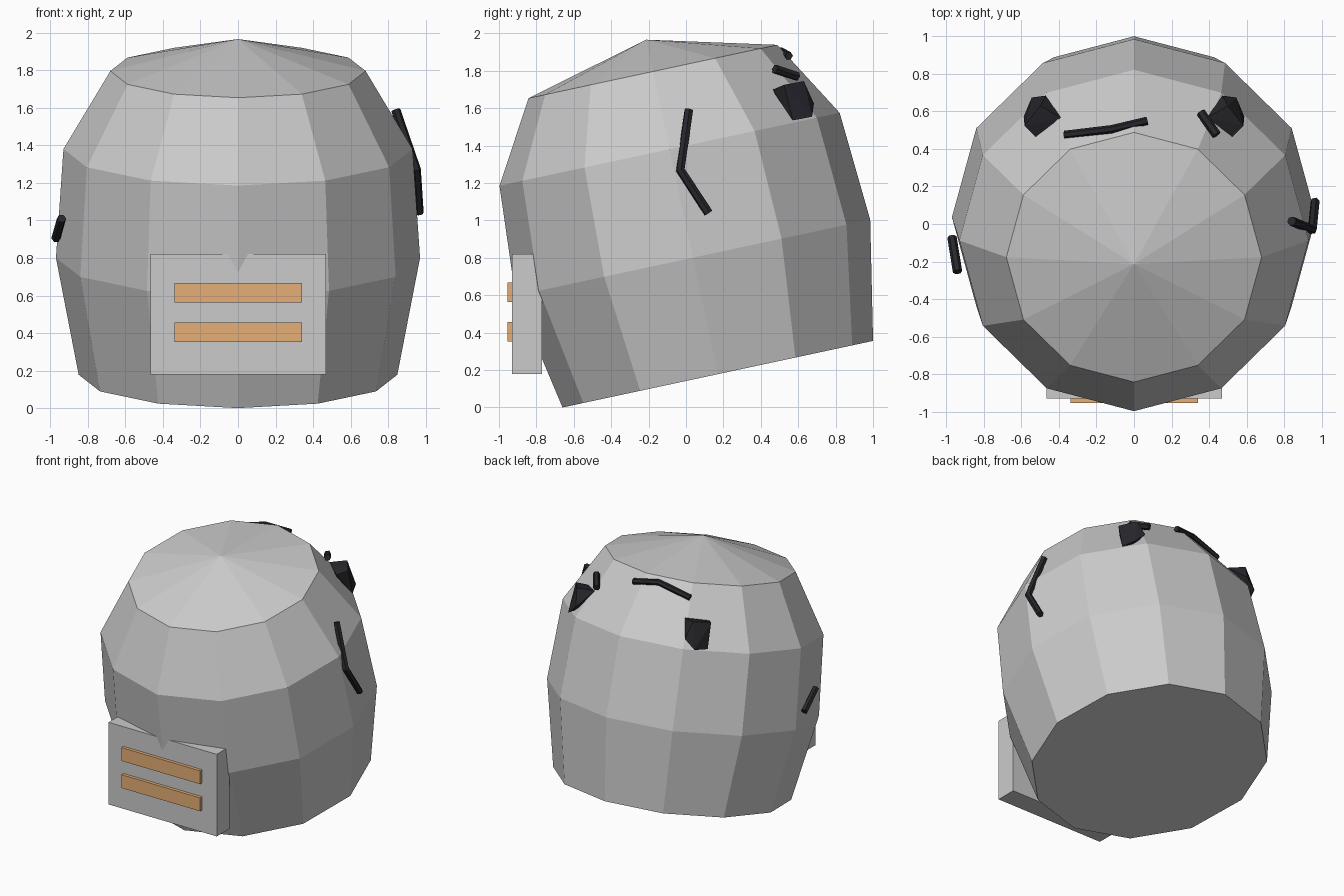
import bpy, bmesh, math
from mathutils import Vector, Matrix

if "Cube" in bpy.data.objects:
    bpy.data.objects.remove(bpy.data.objects["Cube"])

TILT = math.radians(12.1)


def material(name, rgb):
    m = bpy.data.materials.new(name)
    m.diffuse_color = (*rgb, 1)
    m.use_nodes = True
    m.node_tree.nodes["Principled BSDF"].inputs["Base Color"].default_value = m.diffuse_color
    return m


orange = material("orange", (0.78, 0.43, 0.18))
black = material("black", (0.02, 0.02, 0.025))


def add_mesh(name, bm, mat=None):
    bmesh.ops.recalc_face_normals(bm, faces=bm.faces)
    me = bpy.data.meshes.new(name)
    bm.to_mesh(me)
    bm.free()
    ob = bpy.data.objects.new(name, me)
    bpy.context.collection.objects.link(ob)
    if mat:
        me.materials.append(mat)
    return ob


def box(name, lo, hi, mat=None):
    lo, hi = Vector(lo), Vector(hi)
    bm = bmesh.new()
    bmesh.ops.create_cube(bm, size=1, matrix=Matrix.Translation((lo + hi) / 2)
                          @ Matrix.Diagonal((*(hi - lo), 1)))
    return add_mesh(name, bm, mat)


def stick(name, points, radius=0.025):
    cu = bpy.data.curves.new(name, 'CURVE')
    cu.dimensions = '3D'
    cu.bevel_depth = radius
    cu.bevel_resolution = 1
    cu.use_fill_caps = True
    sp = cu.splines.new('POLY')
    sp.points.add(len(points) - 1)
    for p, co in zip(sp.points, points):
        p.co = (*co, 1)
    sp.use_smooth = False
    cu.materials.append(black)
    ob = bpy.data.objects.new(name, cu)
    bpy.context.collection.objects.link(ob)


# twelve-sided barrel body with a pointed lid, leaning forward
bm = bmesh.new()
rings = []
for r, h in [(0.849, 0), (0.97, 0.637), (0.93, 1.23), (0.68, 1.655)]:
    rings.append([bm.verts.new((r * math.sin(i * math.pi / 6), r * math.cos(i * math.pi / 6), h))
                  for i in range(12)])
apex = bm.verts.new((0, 0, 1.829))
bm.faces.new(rings[0])
for i in range(12):
    j = (i + 1) % 12
    for a, b in zip(rings, rings[1:]):
        bm.faces.new((a[i], a[j], b[j], b[i]))
    bm.faces.new((rings[-1][i], rings[-1][j], apex))
bmesh.ops.transform(bm, verts=bm.verts,
                    matrix=Matrix.Translation((0, 0.17, 0.178)) @ Matrix.Rotation(TILT, 4, 'X'))
add_mesh("barrel_body", bm)

# front panel with two orange stripes
box("front_panel", (-0.465, -0.93, 0.18), (0.468, -0.77, 0.82))
for i, z in enumerate((0.352, 0.563)):
    box(f"front_stripe_{i + 1}", (-0.337, -0.955, z), (0.342, -0.90, z + 0.104), orange)

# faceted knobs at the back, mirrored
knob = [(0.39, 0.567, 1.725), (0.524, 0.465, 1.70), (0.583, 0.524, 1.725), (0.50, 0.63, 1.745),
        (0.588, 0.572, 1.535), (0.545, 0.674, 1.555), (0.47, 0.684, 1.625), (0.50, 0.53, 1.56)]
for side, s in (("right", 1), ("left", -1)):
    bm = bmesh.new()
    for x, y, z in knob:
        bm.verts.new((s * x, y, z))
    bmesh.ops.convex_hull(bm, input=bm.verts)
    add_mesh(f"knob_{side}", bm, black)

# thin bent sticks lying on the body
stick("stick_right", [(0.84, 0.015, 1.59), (0.95, -0.03, 1.27), (0.965, 0.12, 1.04)])
stick("stick_back", [(-0.37, 0.475, 1.84), (-0.12, 0.505, 1.905), (0.07, 0.55, 1.88)], 0.022)
stick("stick_left", [(-0.94, -0.255, 1.01), (-0.97, -0.07, 0.905)])
stick("stick_knob", [(0.44, 0.475, 1.81), (0.355, 0.595, 1.77)])
